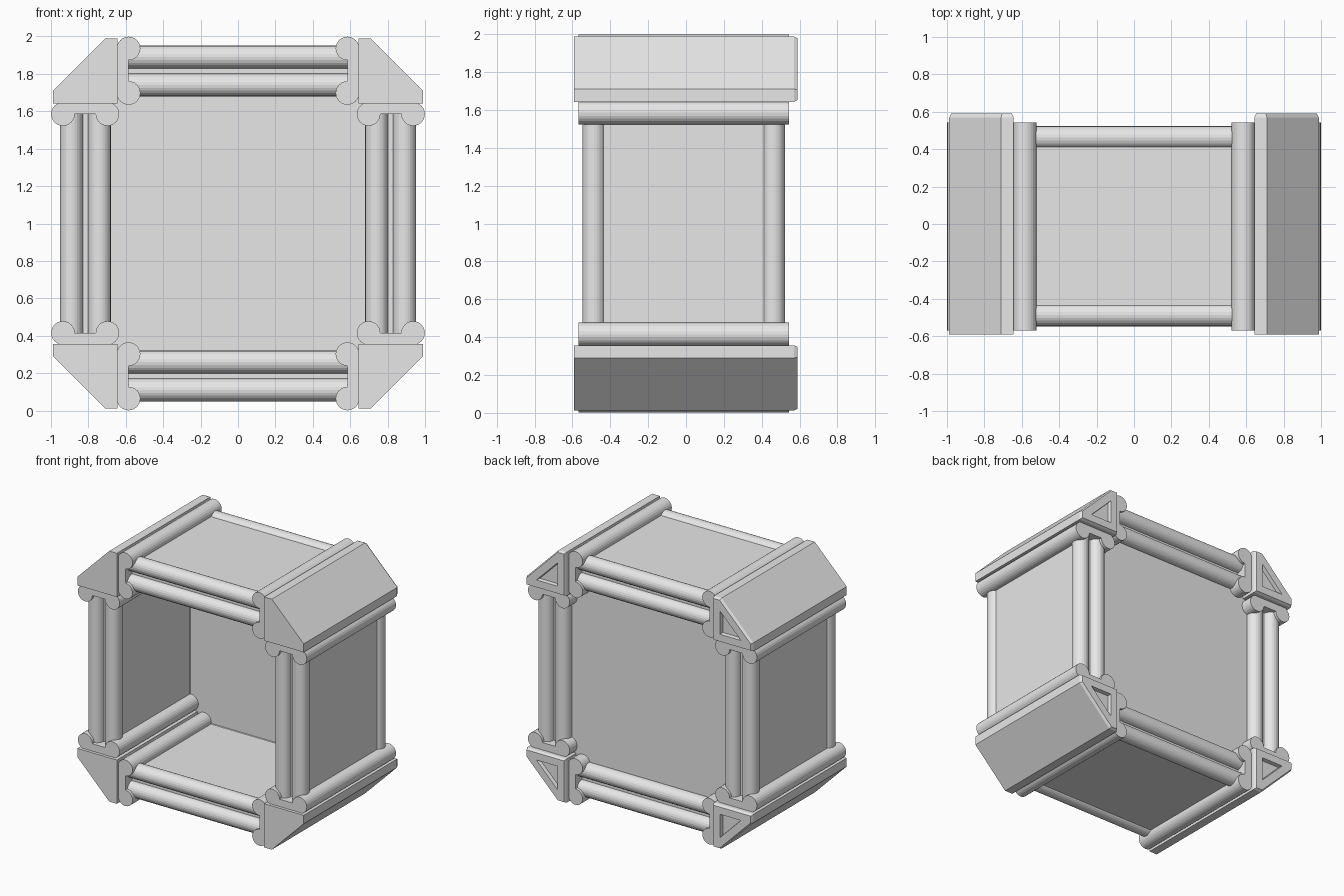
import bpy, bmesh, math
from mathutils import Matrix, Vector

old = bpy.data.objects.get("Cube")
if old:
    bpy.data.objects.remove(old, do_unlink=True)

GREY = (0.8, 0.8, 0.8, 1.0)
mat = bpy.data.materials.new("light grey")
mat.use_nodes = True
mat.diffuse_color = GREY
mat.node_tree.nodes["Principled BSDF"].inputs["Base Color"].default_value = GREY

CENTRE = Matrix.Translation((0, 0, 1))


def finish(bm, name):
    bmesh.ops.recalc_face_normals(bm, faces=bm.faces)
    mesh = bpy.data.meshes.new(name)
    bm.to_mesh(mesh)
    bm.free()
    mesh.materials.append(mat)
    return mesh


def place(mesh, name, turn=0):
    """Put a part on one side, turned in quarter steps round the y axis."""
    obj = bpy.data.objects.new(name, mesh)
    obj.matrix_world = CENTRE @ Matrix.Rotation(turn * math.pi / 2, 4, "Y")
    bpy.context.collection.objects.link(obj)


def add_box(bm, low, high):
    low, high = Vector(low), Vector(high)
    bmesh.ops.create_cube(bm, size=1, matrix=Matrix.Translation((low + high) / 2)
                          @ Matrix.Diagonal((*(high - low), 1)))


def add_rod(bm, centre, radius, length, axis):
    turn = Matrix.Rotation(math.pi / 2, 4, "Y" if axis == "X" else "X")
    bmesh.ops.create_cone(bm, cap_ends=True, segments=24, radius1=radius, radius2=radius,
                          depth=length, matrix=Matrix.Translation(centre) @ turn)


def make_rails(y):
    # pair of round rails, one above the other
    bm = bmesh.new()
    for z in (0.741, 0.89):
        add_rod(bm, (0, y, z), 0.061, 1.17, "X")
    return finish(bm, "rail_pair")


def make_clasp(side):
    # two round lips joined by a flat bar, running front to back
    bm = bmesh.new()
    for z in (0.698, 0.936):
        add_rod(bm, (side * 0.585, -0.013, z), 0.063, 1.112, "Y")
    xs = sorted((side * 0.585, side * 0.647))
    add_box(bm, (xs[0], -0.569, 0.698), (xs[1], 0.543, 0.936))
    return finish(bm, "clasp")


def make_panel():
    bm = bmesh.new()
    add_box(bm, (-0.6, -0.486, 0.71), (0.6, 0.463, 0.925))
    return finish(bm, "side_panel")


def make_corner():
    # wedge with a softened back rim and a shallow triangular recess
    bm = bmesh.new()
    a, b, c = 0.643, 0.71, 0.988
    outline = [(a, c), (b, c), (c, b), (c, a), (a, a)]
    base = bm.faces.new([bm.verts.new((x, -0.592, z)) for x, z in outline])
    top = bmesh.ops.extrude_face_region(bm, geom=[base], use_keep_orig=True)["geom"]
    verts = [g for g in top if isinstance(g, bmesh.types.BMVert)]
    bmesh.ops.translate(bm, verts=verts, vec=(0, 1.162, 0))
    bmesh.ops.recalc_face_normals(bm, faces=bm.faces)
    cap = max(bm.faces, key=lambda f: f.calc_center_median().y)

    def inset(thickness, depth):
        bm.normal_update()
        bmesh.ops.inset_region(bm, faces=[cap], thickness=thickness, depth=depth,
                               use_even_offset=True)

    inset(0.01, 0.02)
    # inset until the short edges close, leaving a triangle
    inset(0.0372, 0)
    bmesh.ops.remove_doubles(bm, verts=list(cap.verts), dist=0.004)
    bm.normal_update()
    cap = min((f for f in bm.faces if f.normal.y > 0.9),
              key=lambda f: (len(f.verts), -f.calc_area()))
    inset(0.02, 0)
    inset(0.004, -0.03)
    return finish(bm, "corner_block")


# four identical walls and corners
front_rails, back_rails = make_rails(-0.486), make_rails(0.462)
clasps = {"a": make_clasp(-1), "b": make_clasp(1)}
panel, corner = make_panel(), make_corner()
for turn, side in enumerate(("top", "left", "bottom", "right")):
    place(panel, side + "_panel", turn)
    place(front_rails, side + "_front_rails", turn)
    place(back_rails, side + "_back_rails", turn)
    for end, mesh in clasps.items():
        place(mesh, side + "_clasp_" + end, turn)
    place(corner, side + "_corner_block", turn)

# back wall
bm = bmesh.new()
add_box(bm, (-0.72, 0.413, -0.72), (0.72, 0.45, 0.72))
place(finish(bm, "back_panel"), "back_panel")
